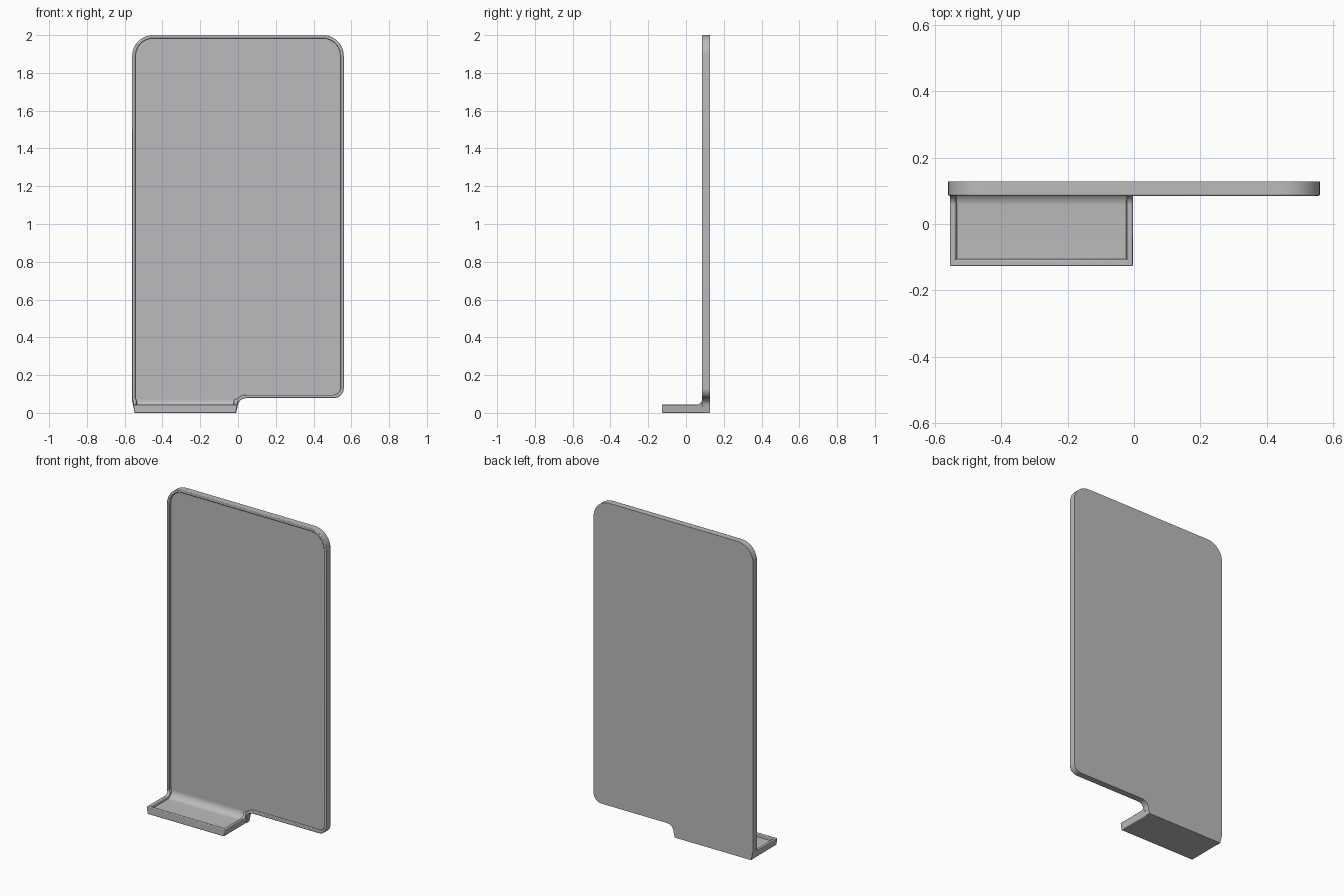
import bpy, bmesh, math
from mathutils import Vector

if "Cube" in bpy.data.objects:
    bpy.data.objects.remove(bpy.data.objects["Cube"])

grey = bpy.data.materials.new("neutral grey")
grey.use_nodes = True
COLOR = (0.5, 0.5, 0.51, 1)
grey.diffuse_color = COLOR
grey.node_tree.nodes["Principled BSDF"].inputs["Base Color"].default_value = COLOR

BACK, FACE, FRONT = 0.128, 0.1, 0.085   # depths of back, recessed face and rim
RIM = 0.018


def arc(cx, cz, r, a0, a1, n=10):
    """Points on a circular arc, angles in degrees."""
    return [Vector((cx + r * math.cos(math.radians(a0 + (a1 - a0) * i / n)),
                    cz + r * math.sin(math.radians(a0 + (a1 - a0) * i / n))))
            for i in range(n + 1)]


def finish(name, bm, bevel):
    bmesh.ops.recalc_face_normals(bm, faces=bm.faces)
    mesh = bpy.data.meshes.new(name)
    bm.to_mesh(mesh)
    bm.free()
    obj = bpy.data.objects.new(name, mesh)
    bpy.context.collection.objects.link(obj)
    mesh.materials.append(grey)
    if bevel:
        mod = obj.modifiers.new("soft edges", 'BEVEL')
        mod.width, mod.segments = bevel, 2
        mod.limit_method, mod.angle_limit = 'ANGLE', math.radians(40)
    bpy.ops.object.select_all(action='DESELECT')
    obj.select_set(True)
    bpy.context.view_layer.objects.active = obj
    bpy.ops.object.shade_smooth_by_angle(angle=math.radians(35))
    return obj


def prism(name, points, place, lo, hi, bevel=0.0):
    """Closed profile swept from lo to hi; place maps (u, v, depth) to xyz."""
    bm = bmesh.new()
    a, b = [[bm.verts.new(place(p[0], p[1], d)) for p in points] for d in (lo, hi)]
    bm.faces.new(a)
    bm.faces.new(b)
    n = len(points)
    for i in range(n):
        bm.faces.new((a[i], a[(i + 1) % n], b[(i + 1) % n], b[i]))
    return finish(name, bm, bevel)


def upright(x, z, y):
    return (x, y, z)


def taper(y, z, x):
    # the shelf narrows slightly towards its underside
    pinch = max(0, 0.045 - z) * 0.17
    return (x + (pinch if x < -0.278 else -pinch), y, z)


# Panel outline, clockwise from lower left to the step beside the shelf
edge = ([Vector((-0.56, 0.06))]
        + arc(-0.45, 1.89, 0.11, 180, 90) + arc(0.45, 1.89, 0.11, 90, 0)
        + arc(0.507, 0.131, 0.053, 0, -90)
        + arc(0.045, 0.03, 0.048, 90, 180))

# Back panel
prism("back_panel", edge + [Vector((-0.01, 0)), Vector((-0.547, 0))],
      upright, FACE, BACK)

# Raised rim that follows the outline, open where the shelf joins
inner = []
for i, p in enumerate(edge):
    t = (edge[min(i + 1, len(edge) - 1)] - edge[max(i - 1, 0)]).normalized()
    inner.append(p + Vector((t.y, -t.x)) * RIM)
prism("panel_rim", edge + inner[::-1], upright, FRONT, FACE + 0.005, 0.004)


# Shelf floor and side walls share a coved profile at two heights
def coved(y_front, top, wall, r):
    return ([Vector((y_front, 0)), Vector((y_front, top))]
            + arc(wall - r, top + r, r, -90, 0)
            + [Vector((BACK - 0.01, top + r)), Vector((BACK - 0.01, 0))])


L, R = -0.555, -0.003
prism("shelf_floor", coved(-0.115, 0.027, FACE, 0.045), taper, L + 0.01, R - 0.01)
wall_profile = coved(-0.127, 0.045, FRONT, 0.028)
prism("shelf_right_wall", wall_profile, taper, L, L + RIM, 0.004)
prism("shelf_left_wall", wall_profile, taper, R - RIM, R, 0.004)

# Front lip of the shelf
lip = [(-0.127, 0), (-0.127, 0.045), (-0.106, 0.045), (-0.106, 0)]
prism("shelf_front_lip", lip, taper, L, R, 0.004)
